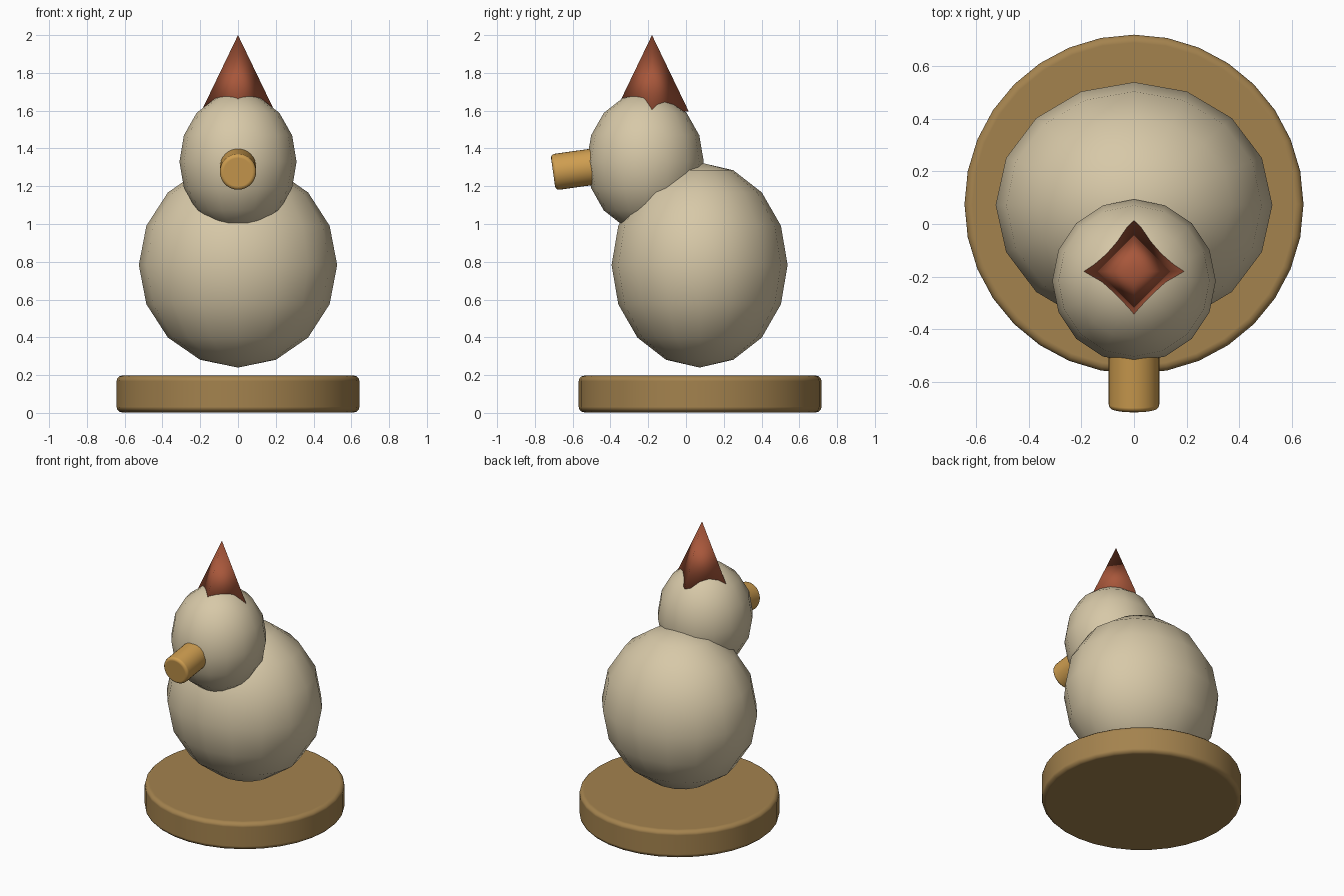
import bpy
from math import radians
from mathutils import Matrix

cube = bpy.data.objects.get("Cube")
if cube:
    bpy.data.objects.remove(cube, do_unlink=True)


def make_material(name, rgb):
    mat = bpy.data.materials.new(name)
    mat.use_nodes = True
    colour = (*rgb, 1.0)
    mat.diffuse_color = colour
    mat.node_tree.nodes["Principled BSDF"].inputs["Base Color"].default_value = colour
    return mat


cream = make_material("cream", (0.68, 0.58, 0.39))
red = make_material("brick_red", (0.39, 0.095, 0.043))
amber = make_material("amber", (0.62, 0.34, 0.08))
brown = make_material("wood_brown", (0.37, 0.225, 0.076))


def finish(name, mat):
    obj = bpy.context.object
    obj.name = obj.data.name = name
    obj.data.materials.append(mat)
    bpy.ops.object.shade_smooth()
    return obj


def ellipsoid(name, centre, radii, mat):
    bpy.ops.mesh.primitive_uv_sphere_add(segments=16, ring_count=8, radius=1, location=centre)
    obj = finish(name, mat)
    obj.data.transform(Matrix.Diagonal((*radii, 1)))
    return obj


def rounded_cylinder(name, centre, radius, depth, bevel, mat, tilt=0):
    bpy.ops.mesh.primitive_cylinder_add(vertices=32, radius=radius, depth=depth,
                                        location=centre, rotation=(tilt, 0, 0))
    obj = finish(name, mat)
    mod = obj.modifiers.new("Rounded rim", "BEVEL")
    mod.width = bevel
    mod.segments = 3
    mod.limit_method = "ANGLE"
    mod.harden_normals = True
    return obj


# Round stand
rounded_cylinder("stand", (0, 0.075, 0.1), 0.643, 0.195, 0.03, brown)

# Body floats just above the stand, the head overlaps its front
ellipsoid("body", (0, 0.072, 0.783), (0.525, 0.466, 0.543), cream)
ellipsoid("head", (0, -0.216, 1.33), (0.31, 0.31, 0.365), cream)

# Stubby beak, dipping slightly forwards
rounded_cylinder("beak", (0, -0.58, 1.291), 0.096, 0.25, 0.02, amber, radians(98))

# Four-sided pointed crest
bpy.ops.mesh.primitive_cone_add(vertices=4, radius1=0.195, radius2=0, depth=0.405,
                                location=(0, -0.18, 1.7975))
finish("crest", red)
